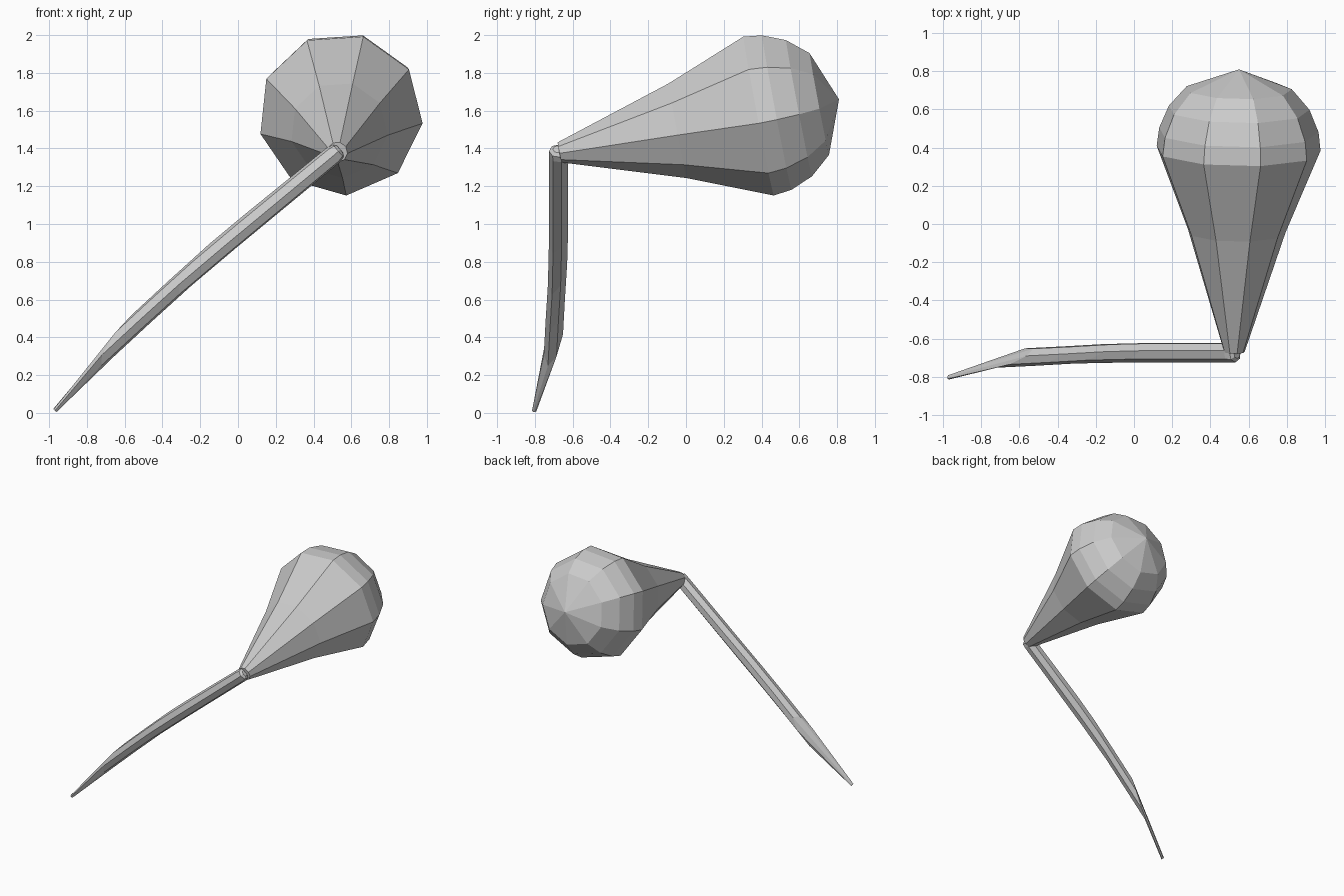
import bpy, bmesh
from math import cos, sin, radians, tau
from mathutils import Vector

if "Cube" in bpy.data.objects:
    bpy.data.objects.remove(bpy.data.objects["Cube"])


def loft(name, rings):
    """Skin a list of equal-count vertex rings and cap both ends."""
    bm = bmesh.new()
    vs = [[bm.verts.new(p) for p in ring] for ring in rings]
    n = len(vs[0])
    for a, b in zip(vs, vs[1:]):
        for i in range(n):
            j = (i + 1) % n
            bm.faces.new((a[i], a[j], b[j], b[i]))
    bm.faces.new(vs[0][::-1])
    bm.faces.new(vs[-1])
    bmesh.ops.remove_doubles(bm, verts=bm.verts, dist=0.0005)
    bmesh.ops.recalc_face_normals(bm, faces=bm.faces)
    me = bpy.data.meshes.new(name)
    bm.to_mesh(me)
    bm.free()
    ob = bpy.data.objects.new(name, me)
    bpy.context.collection.objects.link(ob)
    return ob


def ring(c, u, v, r, sides, phase=0.0):
    angles = [phase + tau * i / sides for i in range(sides)]
    return [Vector(c) + u * r * cos(a) + v * r * sin(a) for a in angles]


# Bulb: nine-sided teardrop along a slightly rising axis
base, apex = Vector((0.525, -0.67, 1.38)), Vector((0.55, 0.81, 1.66))
axis = (apex - base).normalized()
up = Vector((1, 0, 0)).cross(axis).normalized()
side = axis.cross(up).normalized()
profile = [(0.0, 0.055), (0.636, 0.26), (1.072, 0.437), (1.17, 0.425),
           (1.29, 0.375), (1.40, 0.28)]
bulb_rings = [ring(base + axis * t, side, up, r, 9, radians(-6)) for t, r in profile]
bulb_rings.append([apex.copy() for _ in range(9)])
loft("bulb", bulb_rings)

# Stem: faceted rod with slanted rings and a pointed, forward-curving foot
along = Vector((0.75, 0, 0.66)).normalized()
normal = Vector((-along.z, 0, along.x))
back = Vector((0, 1, 0))
# centre, radius, slant of the ring along the rod
path = [((-0.97, -0.803, 0.012), 0.012, 0.0),
        ((-0.63, -0.700, 0.39), 0.053, 2.2),
        ((-0.43, -0.690, 0.575), 0.053, 2.2),
        ((-0.22, -0.678, 0.765), 0.053, 2.2),
        ((0.0, -0.673, 0.95), 0.053, 1.5),
        ((0.505, -0.673, 1.365), 0.053, 0.0),
        ((0.53, -0.68, 1.387), 0.045, 0.0),
        ((0.54, -0.68, 1.396), 0.025, 0.0)]
stem_rings = [ring(c, normal + along * s, back + along * s, r, 7, radians(10))
              for c, r, s in path]
loft("stem", stem_rings)
